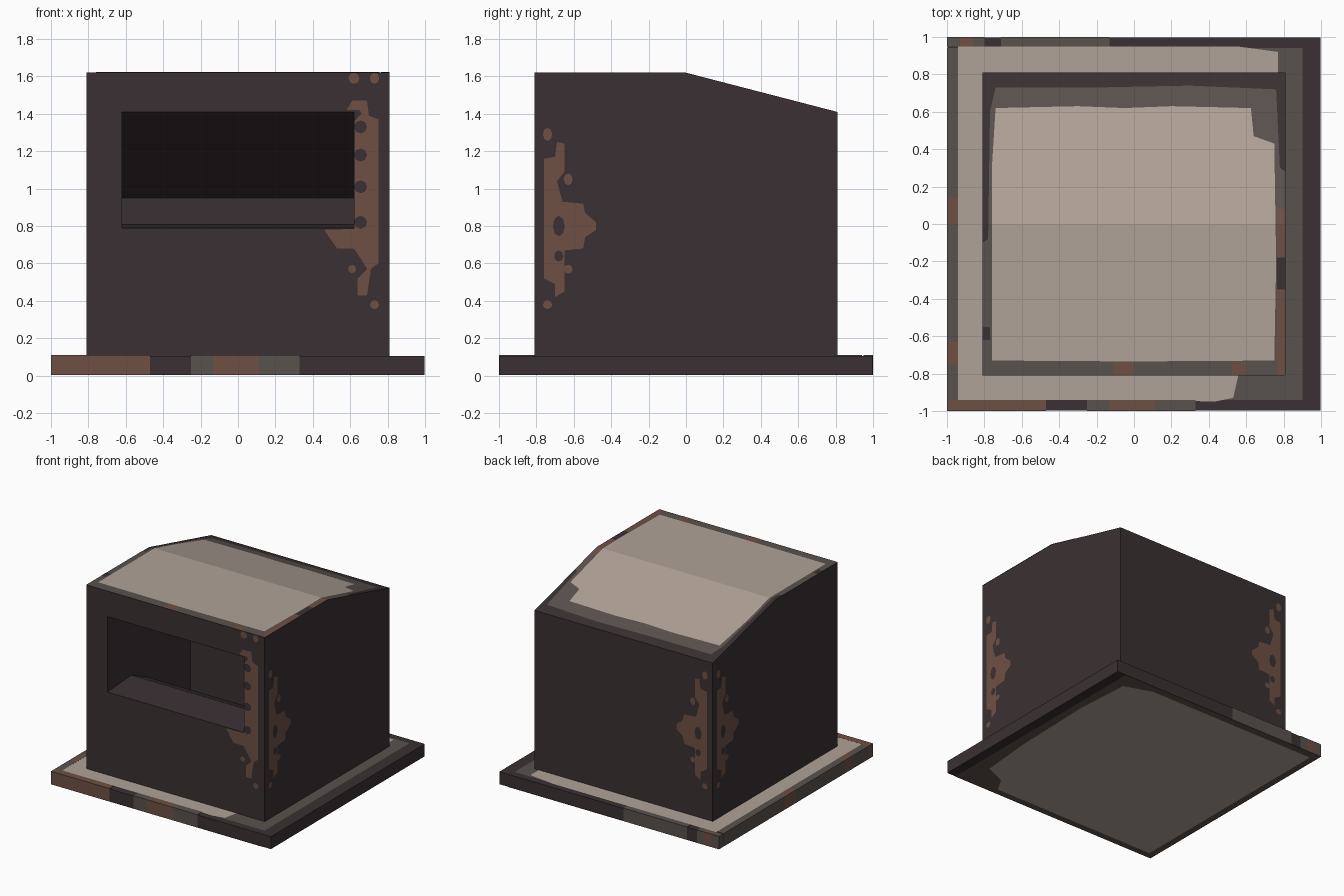
import bpy, bmesh, math
from mathutils import Vector

if "Cube" in bpy.data.objects:
    bpy.data.objects.remove(bpy.data.objects["Cube"])


def material(name, hexcol):
    def lin(c):
        c /= 255
        return c / 12.92 if c <= 0.04045 else ((c + 0.055) / 1.055) ** 2.4
    m = bpy.data.materials.new(name)
    m.diffuse_color = [lin(int(hexcol[i:i + 2], 16)) for i in (0, 2, 4)] + [1]
    m.use_nodes = True
    m.node_tree.nodes["Principled BSDF"].inputs["Base Color"].default_value = m.diffuse_color
    return m


DARK = material("dark brown", "3a3032")
GREY = material("worn grey", "5a524e")
PALE = material("pale stone", "b0a298")
RUST = material("rust", "6e5044")


def finish(name, bm, mat):
    me = bpy.data.meshes.new(name)
    bm.to_mesh(me)
    bm.free()
    me.materials.append(mat)
    ob = bpy.data.objects.new(name, me)
    bpy.context.collection.objects.link(ob)
    return ob


def box(name, lo, hi, mat):
    bm = bmesh.new()
    bmesh.ops.create_cube(bm, size=1)
    for v in bm.verts:
        v.co = [lo[i] + (v.co[i] + 0.5) * (hi[i] - lo[i]) for i in range(3)]
    return finish(name, bm, mat)


def prism(name, profile, half, mat):
    """Extrude a (y, z) profile along x."""
    bm = bmesh.new()
    f = bm.faces.new([bm.verts.new((-half, y, z)) for y, z in profile])
    r = bmesh.ops.extrude_face_region(bm, geom=[f])
    for v in r["geom"]:
        if isinstance(v, bmesh.types.BMVert):
            v.co.x = half
    bmesh.ops.recalc_face_normals(bm, faces=bm.faces)
    return finish(name, bm, mat)


def paint(name, shapes, place, normal, mat, ridge=False):
    """Flat painted patches: 2D outlines placed just above a surface."""
    bm = bmesh.new()
    for pts in shapes:
        bm.faces.new([bm.verts.new((u, v, 0)) for u, v in pts])
    if ridge:
        bmesh.ops.bisect_plane(bm, geom=bm.verts[:] + bm.edges[:] + bm.faces[:],
                               plane_co=(0, 0, 0), plane_no=(0, 1, 0))
    for v in bm.verts:
        v.co = place(v.co.x, v.co.y)
    bm.normal_update()
    for f in bm.faces:
        if f.normal.dot(Vector(normal)) < 0:
            f.normal_flip()
    return finish(name, bm, mat)


def dot(u, v, ru, rv):
    return [(u + ru * math.cos(k * math.pi / 4), v + rv * math.sin(k * math.pi / 4))
            for k in range(8)]


def rect(u0, v0, u1, v1):
    return [(u0, v0), (u1, v0), (u1, v1), (u0, v1)]


# Base slab
E = 0.998
box("base", (-E, -E, 0.004), (E, E, 0.106), DARK)

# Housing with the hollow chute cut through the front
body = prism("housing", [(-.81, .1), (.81, .1), (.81, 1.41), (0, 1.62), (-.81, 1.62)], .81, DARK)
cutter = prism("chute_cutter", [(-.95, .79), (-.81, .79), (-.50, .81), (-.28, .71), (-.13, .48),
                                (-.08, .3), (.27, .3), (.27, .95), (-.81, 1.41), (-.95, 1.41)],
               .62, DARK)
cutter.hide_render = True
mod = body.modifiers.new("chute", "BOOLEAN")
mod.operation = "DIFFERENCE"
mod.solver = "EXACT"
mod.object = cutter
bpy.context.view_layer.objects.active = body
bpy.ops.object.modifier_apply(modifier="chute")
bpy.data.objects.remove(cutter)


# Worn roof paint, following the ridge at y = 0
def roof(h):
    return lambda x, y: (x, y, 1.62 - max(0, y) * 0.21 / 0.81 + h)


UP = (0, 0, 1)
paint("roof_grey", [[(-.81, -.81), (.81, -.81), (.81, .28), (.78, .3), (.76, .72), (.3, .74),
                     (-.2, .73), (-.74, .73), (-.77, .6), (-.78, -.08), (-.81, -.1)]],
      roof(.002), UP, GREY, True)
paint("roof_pale", [[(-.76, -.73), (0, -.735), (.75, -.73), (.76, -.2), (.75, .43), (.64, .47),
                     (.625, .62), (.2, .63), (-.05, .62), (-.3, .63), (-.74, .62), (-.76, .3)]],
      roof(.004), UP, PALE, True)
paint("roof_rust", [rect(.765, -.81, .81, -.35), rect(.765, -.18, .81, .08),
                    rect(-.11, -.81, 0, -.74), rect(.52, -.81, .6, -.74)],
      roof(.003), UP, RUST, True)
paint("roof_dark_chips", [rect(.765, -.35, .81, -.18), rect(-.81, -.62, -.77, -.55)],
      roof(.003), UP, DARK, True)

# Worn paint on top of the base
paint("base_top_grey", [[(-.94, -.94), (.9, -.94), (.9, .94), (-.94, .94)]],
      lambda x, y: (x, y, .108), UP, GREY)
paint("base_top_pale", [[(-.94, -.94), (.1, -.94), (.43, -.95), (.53, -.93), (.56, -.8),
                         (.77, -.7), (.77, .92), (.55, .95), (-.94, .95)]],
      lambda x, y: (x, y, .1095), UP, PALE)

# Worn paint under the base
DOWN = (0, 0, -1)
paint("underside_grey", [rect(-E, -E, .92, E)], lambda x, y: (x, y, .002), DOWN, GREY)
paint("underside_pale", [[(-.94, -.94), (.55, -.94), (.62, -.82), (.8, -.74), (.84, -.3),
                          (.86, .4), (.83, .86), (.6, .94), (-.94, .94)]],
      lambda x, y: (x, y, 0), DOWN, PALE)

# Chipped rim segments: side, start, end, colour
RIM = [("front", -1, -.47, RUST), ("front", -.25, -.13, GREY), ("front", -.13, .11, RUST),
       ("front", .11, .33, GREY),
       ("back", -1, -.93, GREY), ("back", -.93, -.86, RUST), ("back", -.86, -.8, GREY),
       ("back", -.71, -.13, GREY),
       ("left", -.94, -.75, GREY), ("left", -.75, -.63, RUST), ("left", -.63, 0, GREY),
       ("left", 0, .14, RUST), ("left", .14, .94, GREY)]
for side, a, b, mat in RIM:
    if side == "left":
        lo, hi = (-1, a), (-.94, b)
    else:
        y0 = -1 if side == "front" else .95
        lo, hi = (a, y0), (b, y0 + (.06 if side == "front" else .05))
    box(side + "_rim_chip", (*lo, .003), (*hi, .11), mat)

# Rust down the front right corner
front = lambda h: (lambda x, z: (x, -.81 - h, z))
FN = (0, -1, 0)
paint("front_rust", [[(.622, 1.36), (.66, 1.4), (.65, 1.42), (.58, 1.42), (.61, 1.47), (.69, 1.47),
                      (.7, 1.39), (.75, 1.37), (.75, .6), (.71, .57), (.69, .43), (.64, .43),
                      (.64, .52), (.69, .57), (.66, .62), (.62, .68), (.53, .68), (.46, .78),
                      (.622, .785)],
                     dot(.62, 1.59, .03, .03), dot(.73, 1.59, .025, .03),
                     dot(.61, .57, .022, .022), dot(.73, .38, .024, .024)],
      front(.002), FN, RUST)
paint("front_rust_gaps", [dot(.655, u, .035, .035) for u in (1.33, 1.18, 1.01, .82)],
      front(.004), FN, DARK)

# The same rust patch on the right, back and left walls (u = distance from the wall's left edge)
PATCH = [(.05, 1.16), (.11, 1.17), (.12, 1.25), (.16, 1.24), (.16, 1.09), (.12, 1.04), (.15, .93),
         (.26, .92), (.27, .87), (.33, .82), (.33, .78), (.27, .74), (.26, .68), (.16, .67),
         (.16, .45), (.11, .42), (.11, .49), (.05, .52)]
SPOTS = [dot(.07, 1.29, .025, .035), dot(.18, 1.05, .024, .032), dot(.18, .57, .024, .024),
         dot(.07, .38, .025, .024)]
WALLS = {"right": ((1, 0, 0), lambda h: (lambda u, z: (.81 + h, u - .81, z))),
         "back": ((0, 1, 0), lambda h: (lambda u, z: (u - .81, .81 + h, z))),
         "left": ((-1, 0, 0), lambda h: (lambda u, z: (-.81 - h, .81 - u, z)))}
for wall, (n, place) in WALLS.items():
    paint(wall + "_rust", [PATCH] + SPOTS, place(.002), n, RUST)
    paint(wall + "_rust_gaps", [dot(.13, .8, .032, .055), dot(.13, .64, .025, .03)],
          place(.004), n, DARK)
